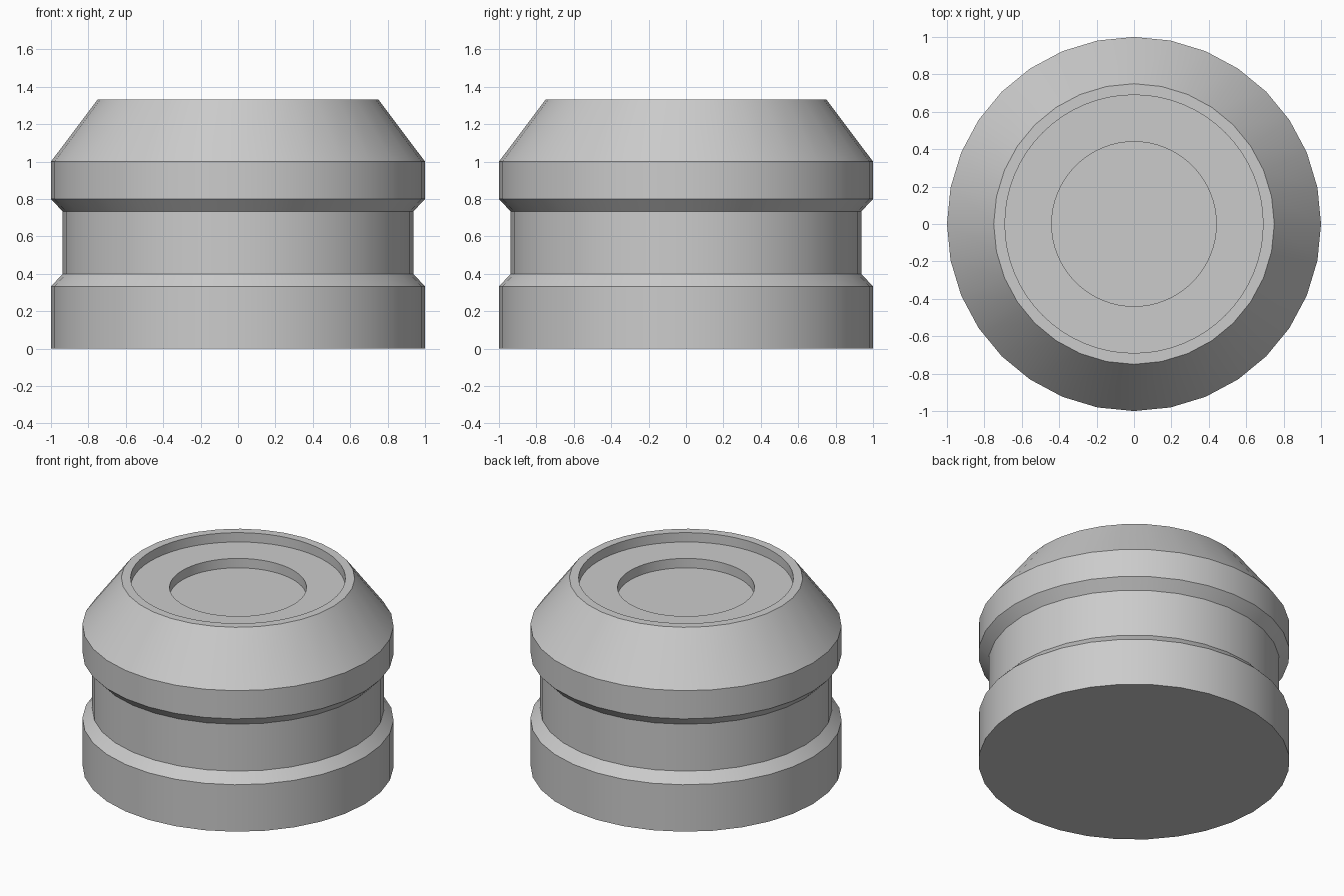
import bpy, bmesh, math

cube = bpy.data.objects.get("Cube")
if cube:
    bpy.data.objects.remove(cube, do_unlink=True)

grey = bpy.data.materials.new("plain_grey")
grey.use_nodes = True
colour = (0.6, 0.6, 0.6, 1)
grey.diffuse_color = colour
grey.node_tree.nodes["Principled BSDF"].inputs["Base Color"].default_value = colour


def ring(bm, radius, z, sides):
    """Circle of vertices around the z axis."""
    return [bm.verts.new((radius * math.cos(math.tau * i / sides),
                          radius * math.sin(math.tau * i / sides), z))
            for i in range(sides)]


def band(bm, a, b):
    """Join two circles; the second may have a whole multiple of the sides."""
    n, k = len(a), len(b) // len(a)
    for i in range(n):
        far = [b[(i * k + j) % len(b)] for j in range(k, -1, -1)]
        bm.faces.new([a[i], a[(i + 1) % n]] + far)


# Profile from the base up the grooved wall, over the rim and into the recesses
wall = [(1, 0), (1, 0.333), (0.937, 0.4), (0.937, 0.733),
        (1, 0.8), (1, 1), (0.75, 1.333)]
recess = [(0.69, 1.333), (0.69, 1.267), (0.44, 1.267), (0.44, 1.2)]

bm = bmesh.new()
rings = [ring(bm, r, z, 32) for r, z in wall]
rings += [ring(bm, r, z, 64) for r, z in recess]
for lower, upper in zip(rings, rings[1:]):
    band(bm, lower, upper)

# Close the underside and the recess floor
bm.faces.new(rings[0][::-1])
bm.faces.new(rings[-1])

mesh = bpy.data.meshes.new("grooved_body")
bm.to_mesh(mesh)
bm.free()
mesh.materials.append(grey)
body = bpy.data.objects.new("grooved_body", mesh)
bpy.context.collection.objects.link(body)

# Smooth round the walls, crisp at the profile corners
bpy.ops.object.select_all(action='DESELECT')
body.select_set(True)
bpy.context.view_layer.objects.active = body
bpy.ops.object.shade_smooth_by_angle(angle=math.radians(30))
